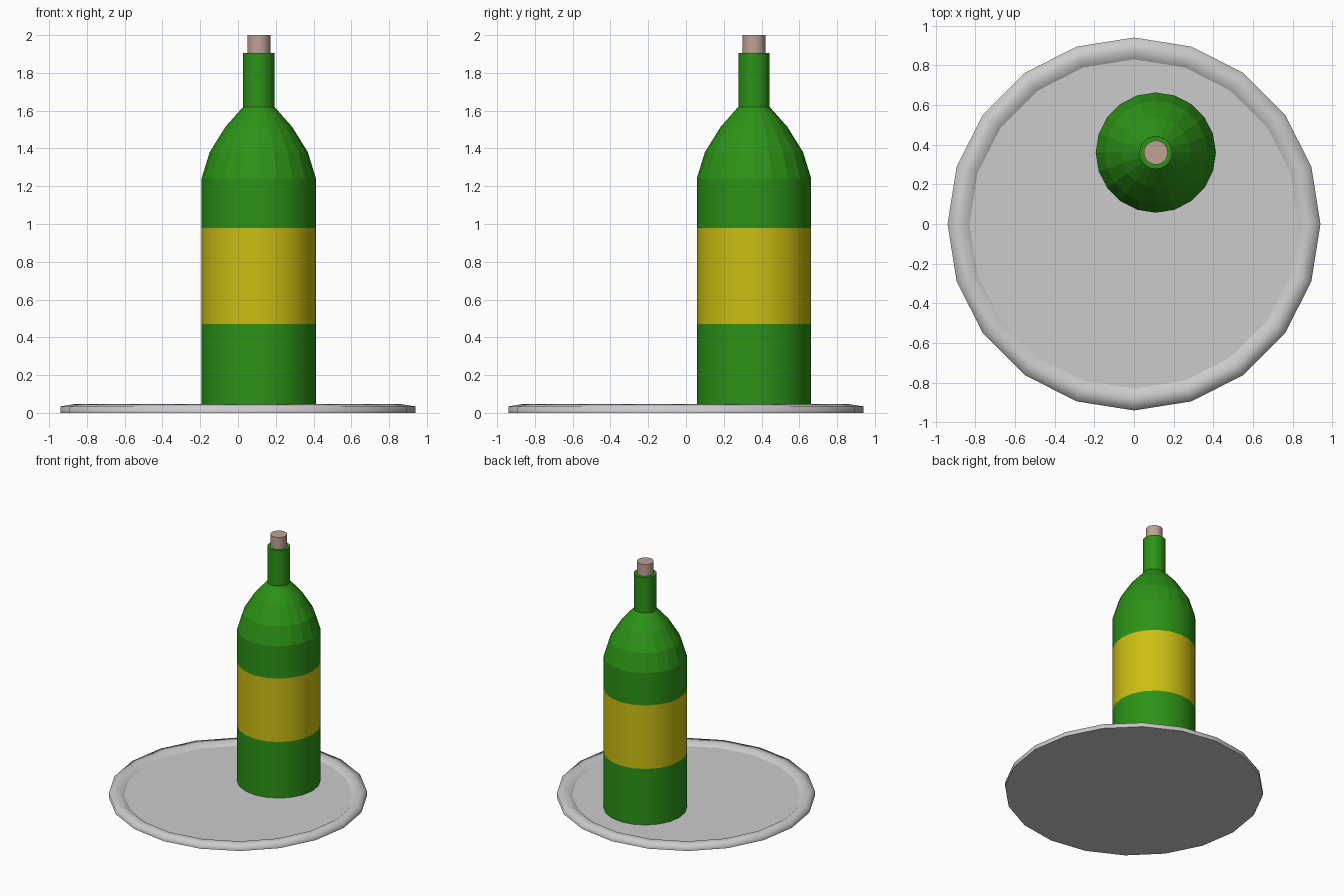
import bpy, bmesh
from math import sin, cos, pi

if "Cube" in bpy.data.objects:
    bpy.data.objects.remove(bpy.data.objects["Cube"])

SIDES = 20
CX, CY = 0.11, 0.36  # bottle axis


def material(name, rgb):
    m = bpy.data.materials.new(name)
    m.diffuse_color = (*rgb, 1)
    m.use_nodes = True
    m.node_tree.nodes["Principled BSDF"].inputs["Base Color"].default_value = m.diffuse_color
    return m


def lathe(name, profile, centre=(0, 0), mats=(), band=None, flat=()):
    """Revolve (radius, z) points, capped at both ends.
    band: segment given the second material; flat: flat-shaded segments."""
    bm = bmesh.new()
    rings = [[bm.verts.new((r * cos(2 * pi * i / SIDES), r * sin(2 * pi * i / SIDES), z))
              for i in range(SIDES)] for r, z in profile]
    for s, (a, b) in enumerate(zip(rings, rings[1:])):
        for i in range(SIDES):
            j = (i + 1) % SIDES
            f = bm.faces.new((a[i], a[j], b[j], b[i]))
            f.smooth = s not in flat
            f.material_index = int(s == band)
    bm.faces.new(rings[0][::-1])
    bm.faces.new(rings[-1])
    # keep hard corners crisp
    for e in bm.edges:
        if len(e.link_faces) == 2 and e.calc_face_angle(0) > 0.7:
            e.smooth = False
    me = bpy.data.meshes.new(name)
    bm.to_mesh(me)
    bm.free()
    for m in mats:
        me.materials.append(m)
    ob = bpy.data.objects.new(name, me)
    ob.location = (*centre, 0)
    bpy.context.collection.objects.link(ob)
    return ob


green = material("green_glass", (0.025, 0.29, 0.008))
yellow = material("yellow_label", (0.6, 0.52, 0.006))
brown = material("cork_brown", (0.52, 0.36, 0.3))

# Round tray with a low raised rim and a slightly sunken floor
lathe("tray", [(0.94, 0), (0.94, 0.034), (0.87, 0.046), (0.83, 0.02)])

# Bottle: body with label band, faceted shoulder, neck
lathe("bottle", [(0.303, 0.02), (0.303, 0.47), (0.303, 0.98), (0.303, 1.24),
                 (0.26, 1.38), (0.176, 1.515), (0.083, 1.62), (0.083, 1.905)],
      (CX, CY), (green, yellow), band=1, flat=(3, 4, 5))

# Cork standing out of the neck
lathe("cork", [(0.061, 1.85), (0.061, 2.0)], (CX, CY), (brown,))
